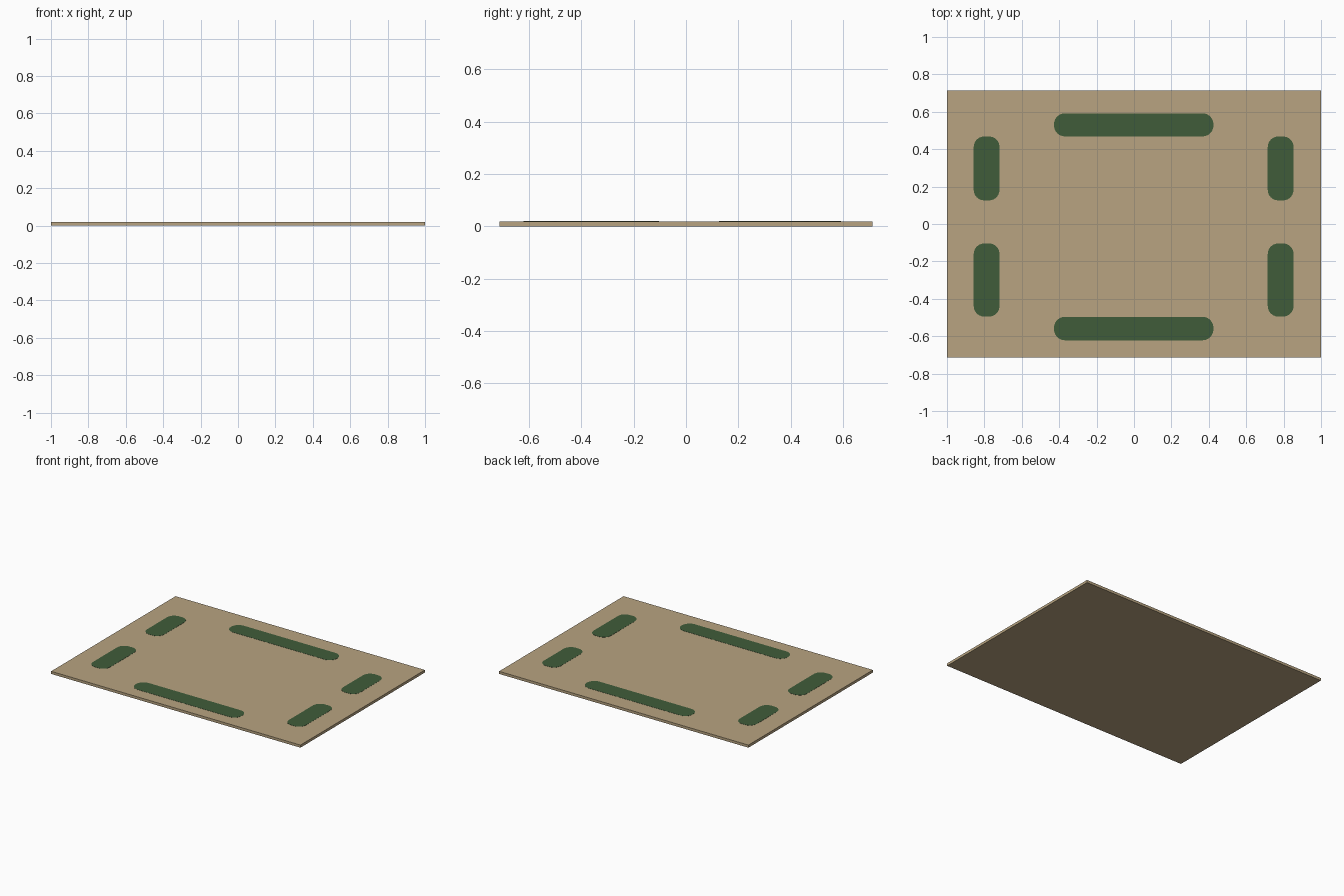
import bpy, bmesh, math

if "Cube" in bpy.data.objects:
    bpy.data.objects.remove(bpy.data.objects["Cube"])

def material(name, rgb):
    m = bpy.data.materials.new(name)
    m.diffuse_color = (*rgb, 1)
    m.use_nodes = True
    m.node_tree.nodes["Principled BSDF"].inputs["Base Color"].default_value = m.diffuse_color
    return m

tan = material("tan board", (0.479, 0.371, 0.220))
green = material("dark green", (0.051, 0.107, 0.042))

def prism(name, outline, z0, z1, mat):
    """Extrude a flat outline from z0 to z1."""
    bm = bmesh.new()
    face = bm.faces.new([bm.verts.new((x, y, z0)) for x, y in outline])
    ext = bmesh.ops.extrude_face_region(bm, geom=[face])
    for v in ext["geom"]:
        if isinstance(v, bmesh.types.BMVert):
            v.co.z = z1
    bmesh.ops.recalc_face_normals(bm, faces=bm.faces)
    me = bpy.data.meshes.new(name)
    bm.to_mesh(me)
    bm.free()
    me.materials.append(mat)
    ob = bpy.data.objects.new(name, me)
    bpy.context.collection.objects.link(ob)
    return ob

def rounded(x0, x1, y0, y1, r, steps=6):
    """Rounded rectangle outline, counter-clockwise."""
    pts = []
    corners = [(x1 - r, y1 - r), (x0 + r, y1 - r), (x0 + r, y0 + r), (x1 - r, y0 + r)]
    for i, (cx, cy) in enumerate(corners):
        for k in range(steps + 1):
            a = math.pi / 2 * (i + k / steps)
            pts.append((cx + r * math.cos(a), cy + r * math.sin(a)))
    return pts

# Flat board
W, D, T = 1.0, 0.713, 0.019
prism("board", [(-W, -D), (W, -D), (W, D), (-W, D)], 0, T, tan)

# Long green strips along the back and front
for name, y0, y1 in (("back_strip", 0.468, 0.592), ("front_strip", -0.622, -0.496)):
    prism(name, rounded(-0.428, 0.425, y0, y1, 0.059), T - 0.002, T + 0.001, green)

# Short green strips down both sides
for side, x0, x1 in (("left", -0.857, -0.719), ("right", 0.715, 0.853)):
    for end, y0, y1 in (("back", 0.126, 0.468), ("front", -0.495, -0.104)):
        prism(f"{side}_{end}_strip", rounded(x0, x1, y0, y1, 0.056),
              T - 0.002, T + 0.001, green)
